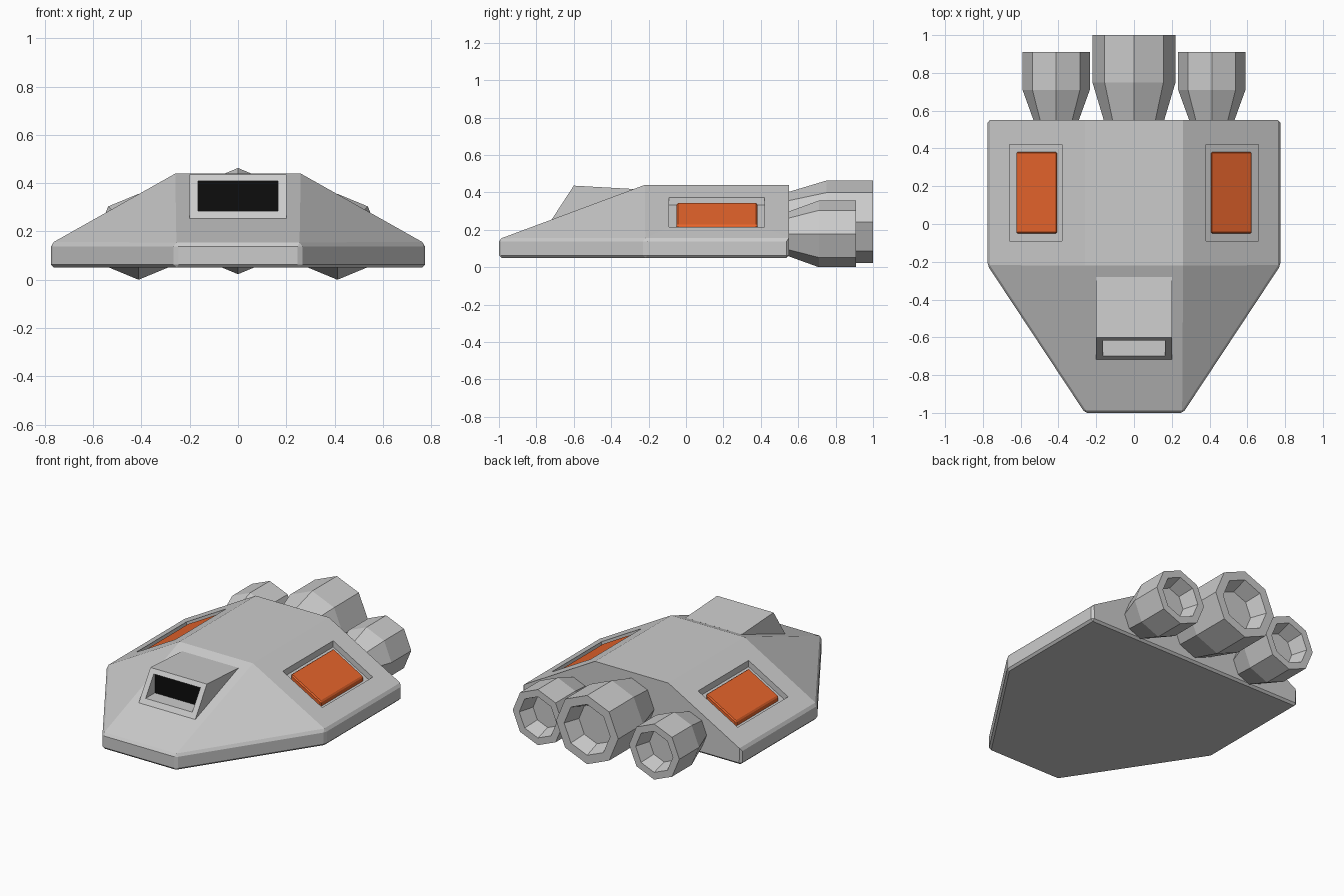
import bpy, bmesh
from math import sin, cos, pi

if "Cube" in bpy.data.objects:
    bpy.data.objects.remove(bpy.data.objects["Cube"])


def finish(name, bm, color=None):
    bmesh.ops.recalc_face_normals(bm, faces=bm.faces)
    me = bpy.data.meshes.new(name)
    bm.to_mesh(me)
    bm.free()
    ob = bpy.data.objects.new(name, me)
    bpy.context.collection.objects.link(ob)
    if color:
        mat = bpy.data.materials.new(name + "_paint")
        mat.diffuse_color = color
        mat.use_nodes = True
        mat.node_tree.nodes["Principled BSDF"].inputs["Base Color"].default_value = mat.diffuse_color
        me.materials.append(mat)
    return ob


def convex(points):
    """Flat-faced convex solid around the given points."""
    bm = bmesh.new()
    for p in points:
        bm.verts.new(p)
    bmesh.ops.convex_hull(bm, input=bm.verts)
    bmesh.ops.dissolve_limit(bm, angle_limit=0.01, verts=bm.verts, edges=bm.edges)
    return bm


def box(x0, x1, y0, y1, z0, z1):
    return convex([(x, y, z) for x in (x0, x1) for y in (y0, y1) for z in (z0, z1)])


def chamfer(bm, edges, width):
    bmesh.ops.bevel(bm, geom=edges, offset=width, offset_type='OFFSET',
                    segments=1, profile=0.5, affect='EDGES')


def cut(ob, cutter):
    cutter.hide_render = True
    mod = ob.modifiers.new("cut", 'BOOLEAN')
    mod.operation = 'DIFFERENCE'
    mod.solver = 'EXACT'
    mod.object = cutter


def slope(x):
    """Height of the hull's sloping flank."""
    return 0.44 - (x - 0.26) * 0.29 / 0.515


def flank_prism(side, x0, x1, y0, y1, low, high):
    """Block sheared to follow the flank, with offsets from its surface."""
    return convex([(side * x, y, slope(x) + d)
                   for x in (x0, x1) for y in (y0, y1) for d in (low, high)])


# Hull: low rim outline rising to a flat roof
outline = [(0.26, -1), (0.775, -0.22), (0.775, 0.55)]
pts = [(s * x, y, z) for s in (-1, 1) for x, y in outline for z in (0.05, 0.15)]
pts += [(s * 0.26, y, 0.44) for s in (-1, 1) for y in (-0.22, 0.55)]
bm = convex(pts)
chamfer(bm, [e for e in bm.edges if all(v.co.z < 0.2 for v in e.verts)], 0.013)
hull = finish("hull", bm)

# Cockpit wedge with a recessed dark window
profile = [(-0.72, 0.252), (-0.60, 0.436), (-0.28, 0.418), (-0.5, 0.2)]
cockpit = finish("cockpit", convex([(x, y, z) for x in (-0.2, 0.2) for y, z in profile]))
opening = finish("window_cutter", box(-0.165, 0.165, -0.85, -0.6, 0.285, 0.41))
cut(cockpit, opening)
cut(hull, opening)
finish("window", box(-0.165, 0.165, -0.606, -0.59, 0.285, 0.41), (0.004, 0.004, 0.004, 1))

# Recessed orange panels on both flanks
for side, label in ((-1, "left"), (1, "right")):
    recess = finish(label + "_recess_cutter",
                    flank_prism(side, 0.38, 0.66, -0.09, 0.42, -0.04, 0.2))
    cut(hull, recess)
    bm = flank_prism(side, 0.408, 0.622, -0.05, 0.382, -0.05, -0.01)
    chamfer(bm, bm.edges[:], 0.007)
    finish(label + "_panel", bm, (0.8, 0.13, 0.025, 1))


def engine(name, x, z, r, neck, y_mid, y_end):
    """Eight-sided flared nozzle with a hollow, tapered mouth."""
    rings = [(0.5, neck - 0.015), (0.55, neck), (y_mid, r), (y_end, r),
             (y_end, r * 0.74), (y_end - 0.1, r * 0.58)]
    bm = bmesh.new()
    loops = [[bm.verts.new((x + rad * cos(i * pi / 4), y, z + rad * sin(i * pi / 4)))
              for i in range(8)] for y, rad in rings]
    for a, b in zip(loops, loops[1:]):
        for i in range(8):
            j = (i + 1) % 8
            bm.faces.new((a[i], a[j], b[j], b[i]))
    bm.faces.new(loops[0])
    bm.faces.new(loops[-1])
    finish(name, bm)


# Engines
engine("center_engine", 0, 0.243, 0.22, 0.16, 0.75, 1.0)
for side, label in ((-1, "left"), (1, "right")):
    engine(label + "_engine", side * 0.412, 0.178, 0.178, 0.12, 0.71, 0.91)
